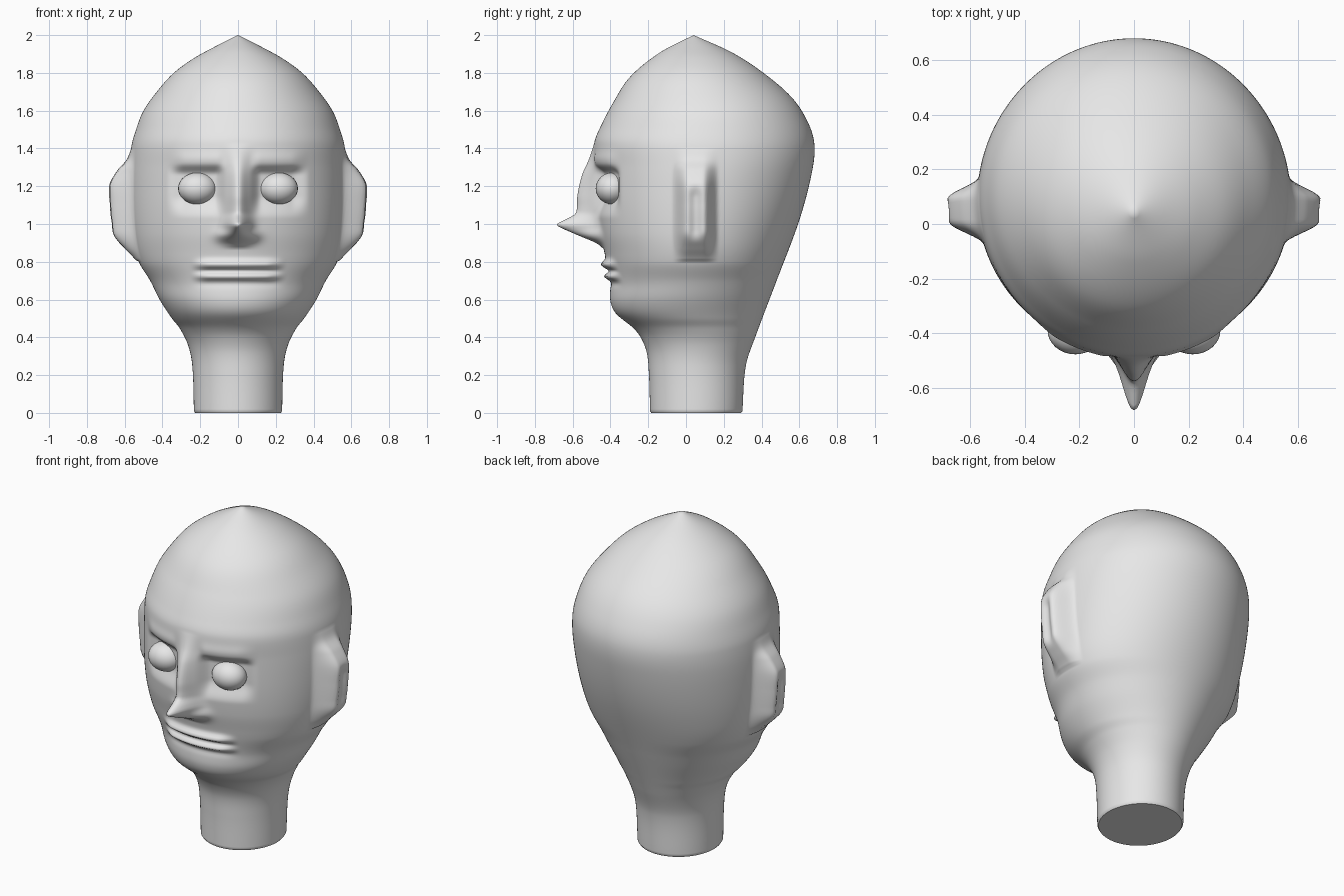
import bpy, bmesh, math

if "Cube" in bpy.data.objects:
    bpy.data.objects.remove(bpy.data.objects["Cube"])

skin = bpy.data.materials.new("plain grey")
skin.diffuse_color = (0.8, 0.8, 0.8, 1)
skin.use_nodes = True
skin.node_tree.nodes["Principled BSDF"].inputs["Base Color"].default_value = skin.diffuse_color


def curve(points):
    """Smooth function through (position, value) points."""
    def slope(i):
        a, b = points[max(i - 1, 0)], points[min(i + 1, len(points) - 1)]
        return (b[1] - a[1]) / (b[0] - a[0])

    def value(t):
        t = min(max(t, points[0][0]), points[-1][0])
        i = 0
        while i < len(points) - 2 and t > points[i + 1][0]:
            i += 1
        (t0, v0), (t1, v1) = points[i], points[i + 1]
        h = t1 - t0
        u = (t - t0) / h
        return (v0 * (2*u**3 - 3*u*u + 1) + v1 * (3*u*u - 2*u**3)
                + h * slope(i) * (u**3 - 2*u*u + u) + h * slope(i + 1) * (u**3 - u*u))
    return value


def step(a, b, t):
    t = min(max((t - a) / (b - a), 0), 1)
    return t * t * (3 - 2 * t)


def bump(t, centre, size):
    return math.exp(-((t - centre) / size) ** 2)


# Head outlines: half width, front and back, by height
half_width = curve([(0, .233), (.25, .242), (.36, .265), (.45, .31), (.5, .35), (.6, .415),
                    (.7, .465), (.8, .525), (.95, .56), (1.2, .575), (1.4, .566), (1.5, .54),
                    (1.6, .50), (1.7, .43), (1.8, .34), (1.88, .23), (1.94, .12), (2, 0)])
front = curve([(0, -.19), (.2, -.196), (.32, -.208), (.40, -.24), (.45, -.28), (.525, -.37),
               (.59, -.4), (.69, -.402), (.84, -.43), (.95, -.455), (1.1, -.472), (1.3, -.48),
               (1.43, -.485), (1.51, -.455), (1.635, -.39), (1.78, -.295), (1.91, -.135), (2, .04)])
back = curve([(0, .298), (.25, .317), (.41, .37), (.69, .476), (1.02, .6), (1.275, .667),
              (1.42, .68), (1.54, .645), (1.67, .56), (1.8, .41), (1.91, .24), (2, .04)])
# Nose ridge line and outer ear line
nose = curve([(.87, -.44), (.9, -.476), (.95, -.59), (.98, -.66), (.997, -.685), (1.015, -.655),
              (1.05, -.59), (1.08, -.578), (1.15, -.575), (1.26, -.55), (1.34, -.515), (1.43, -.485)])
ear = curve([(.8, .535), (.83, .56), (.87, .60), (.94, .66), (1.0, .672), (1.1, .682),
             (1.205, .682), (1.285, .638), (1.34, .59), (1.4, .566)])


def face_offset(x, z):
    """Forward relief of the face; negative is forward."""
    ax = abs(x)
    d = 0
    if .87 < z < 1.43:
        d += min(nose(z) - front(z), 0) * bump(x, 0, .058)
    # Nostril wings
    d -= .035 * bump(ax, .07, .05) * bump(z, .94, .035)
    # Brow ledge and eye sockets
    across = step(.06, .12, ax) * (1 - step(.28, .38, ax))
    d -= .012 * across * bump(z, 1.34, .04)
    d += .04 * across * step(1.03, 1.15, z) * (1 - step(1.26, 1.32, z))
    # Lips and the groove between them
    lips = 1 - step(.15, .26, ax)
    d -= lips * (.032 * bump(z, .785, .022) + .028 * bump(z, .722, .018))
    d += lips * .008 * bump(z, .752, .01)
    d += lips * .006 * bump(z, .685, .02)
    return d


# Head with neck, nose, lips and ears as one continuous skin
SIDES, ROWS = 320, 200
bm = bmesh.new()
rings = []
for r in range(ROWS):
    z = 2 * r / ROWS
    w, f, b = half_width(z), front(z), back(z)
    if r == 0:
        w, f, b = w - .006, f + .006, b - .006
    cy, ry = (f + b) / 2, (b - f) / 2
    ring = []
    for s in range(SIDES):
        a = 2 * math.pi * s / SIDES
        x, y = w * math.cos(a), cy + ry * math.sin(a)
        if math.sin(a) < 0 and .6 < z < 1.5:
            y += face_offset(x, z) * step(0, .5, -math.sin(a))
        if .8 < z < 1.4:
            out = max(ear(z) - w, 0)
            side = 1 - step(.04, .125, abs(y - .05))
            dent = .02 * bump(y, .05, .03) * step(.9, .97, z) * (1 - step(1.14, 1.22, z))
            x += math.copysign(out * side - dent, x)
        ring.append(bm.verts.new((x, y, z)))
    rings.append(ring)
for lo, hi in zip(rings, rings[1:]):
    for s in range(SIDES):
        t = (s + 1) % SIDES
        bm.faces.new((lo[s], lo[t], hi[t], hi[s]))
tip = bm.verts.new((0, .04, 2))
for s in range(SIDES):
    bm.faces.new((rings[-1][s], rings[-1][(s + 1) % SIDES], tip))
bm.faces.new(rings[0][::-1])


def finish(name, bm):
    mesh = bpy.data.meshes.new(name)
    bm.to_mesh(mesh)
    bm.free()
    mesh.materials.append(skin)
    obj = bpy.data.objects.new(name, mesh)
    bpy.context.collection.objects.link(obj)
    for p in mesh.polygons:
        p.use_smooth = len(p.vertices) < 5
    return obj


finish("head", bm)

# Eyeballs
for name, side in (("left_eye", 1), ("right_eye", -1)):
    bm = bmesh.new()
    bmesh.ops.create_uvsphere(bm, u_segments=32, v_segments=20, radius=1)
    for v in bm.verts:
        v.co = (.215 * side + .102 * v.co.x, -.39 + .088 * v.co.y, 1.188 + .084 * v.co.z)
    finish(name, bm)
